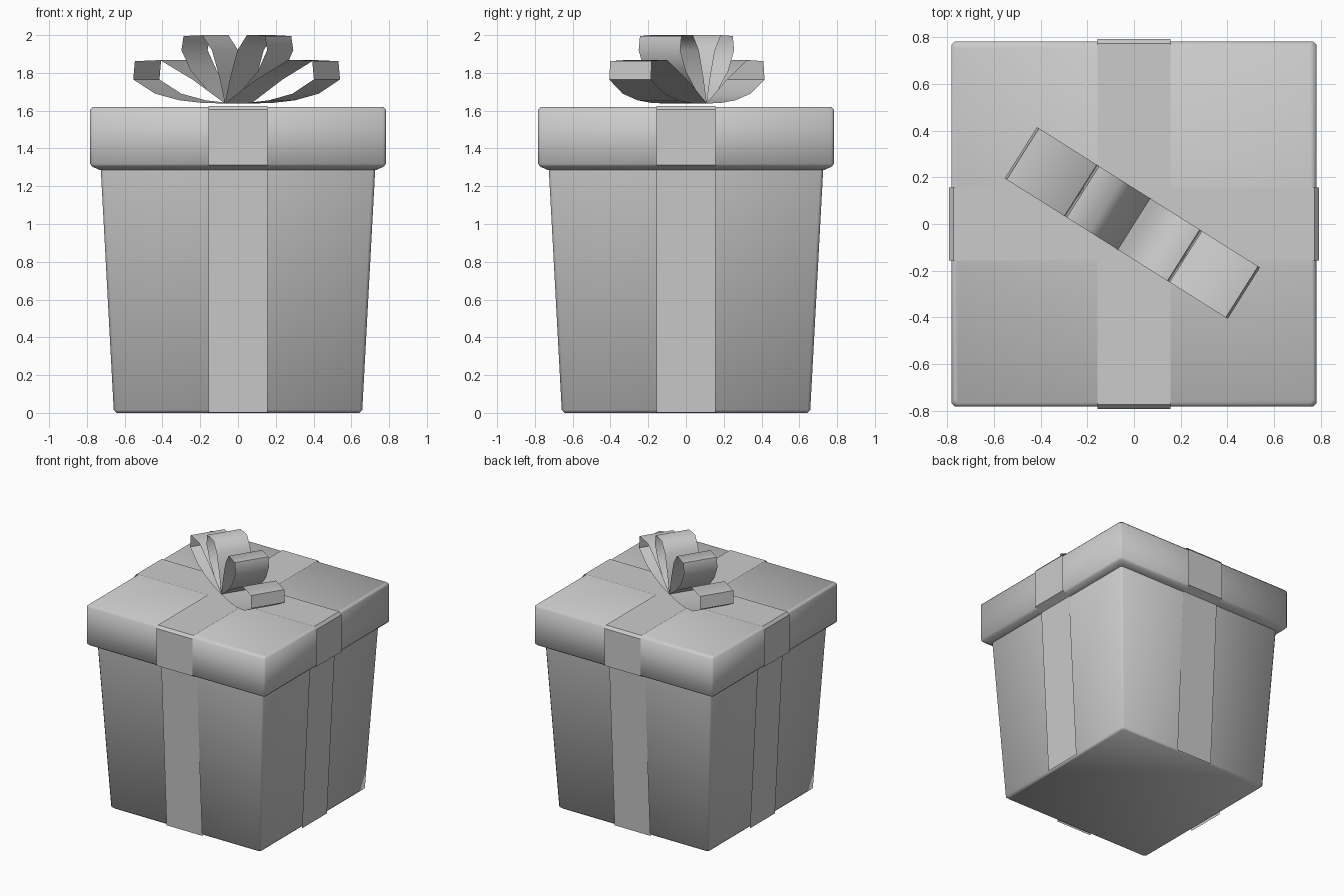
import bpy, bmesh, math

if "Cube" in bpy.data.objects:
    bpy.data.objects.remove(bpy.data.objects["Cube"])

def finish(name, bm, angle=50, recalc=True):
    if recalc:
        bmesh.ops.recalc_face_normals(bm, faces=bm.faces)
    mesh = bpy.data.meshes.new(name)
    bm.to_mesh(mesh)
    bm.free()
    ob = bpy.data.objects.new(name, mesh)
    bpy.context.collection.objects.link(ob)
    bpy.ops.object.select_all(action='DESELECT')
    bpy.context.view_layer.objects.active = ob
    ob.select_set(True)
    bpy.ops.object.shade_smooth_by_angle(angle=math.radians(angle))
    return ob

def square_loft(name, profile, c=0.015):
    """Stack of chamfered squares from (half width, z) pairs, capped."""
    bm = bmesh.new()
    rings = []
    for r, z in profile:
        pts = []
        for k in range(4):
            a = k * math.pi / 2
            co, si = round(math.cos(a)), round(math.sin(a))
            for x, y in ((r, r - c), (r - c, r)):
                pts.append(bm.verts.new((x * co - y * si, x * si + y * co, z)))
        rings.append(pts)
    for a, b in zip(rings, rings[1:]):
        for i in range(8):
            j = (i + 1) % 8
            bm.faces.new((a[i], a[j], b[j], b[i]))
    bm.faces.new(rings[0][::-1])
    bm.faces.new(rings[-1])
    return finish(name, bm)

def strip(name, path, half, angle, angle_smooth):
    """Flat band: (u, z) path swept across its width, turned about z."""
    bm = bmesh.new()
    co, si = math.cos(angle), math.sin(angle)
    rows = [[bm.verts.new((u * co - v * si, u * si + v * co, z))
             for v in (-half, half)] for u, z in path]
    for a, b in zip(rows, rows[1:]):
        bm.faces.new((a[0], b[0], b[1], a[1]))
    return finish(name, bm, angle_smooth)

# Tapered box and overhanging lid
square_loft("box_body", [(0.643, 0), (0.658, 0.015), (0.727, 1.30)])
square_loft("box_lid", [(0.715, 1.285), (0.735, 1.287), (0.77, 1.303), (0.783, 1.318),
                        (0.783, 1.605), (0.768, 1.62)])

# Two crossing ribbons, over the lid and down all four sides
side = [(0.668, 0.003), (0.735, 1.285), (0.793, 1.312), (0.793, 1.605), (0.775, 1.626)]
band = side + [(-u, z) for u, z in reversed(side)]
for name, ang in (("ribbon_across", 0), ("ribbon_front_back", math.pi / 2)):
    strip(name, band, 0.156, ang, 40)

# Bow: a low loop and an upright loop on each side
low = [(0, 1.638), (0.14, 1.641), (0.28, 1.655), (0.43, 1.69), (0.565, 1.765),
       (0.555, 1.862), (0.40, 1.868), (0.2, 1.765), (0, 1.638)]
high = [(0, 1.638), (0.11, 1.71), (0.21, 1.81), (0.268, 1.92), (0.255, 1.995),
        (0.14, 2.0), (0.08, 1.92), (0.035, 1.78), (0, 1.638)]
tilt = math.radians(-32.2)
for label, s in (("left", -1.015), ("right", 0.985)):
    for kind, path in (("low", low), ("high", high)):
        strip(f"bow_{kind}_loop_{label}", [(u * s, z) for u, z in path], 0.13, tilt, 60)
